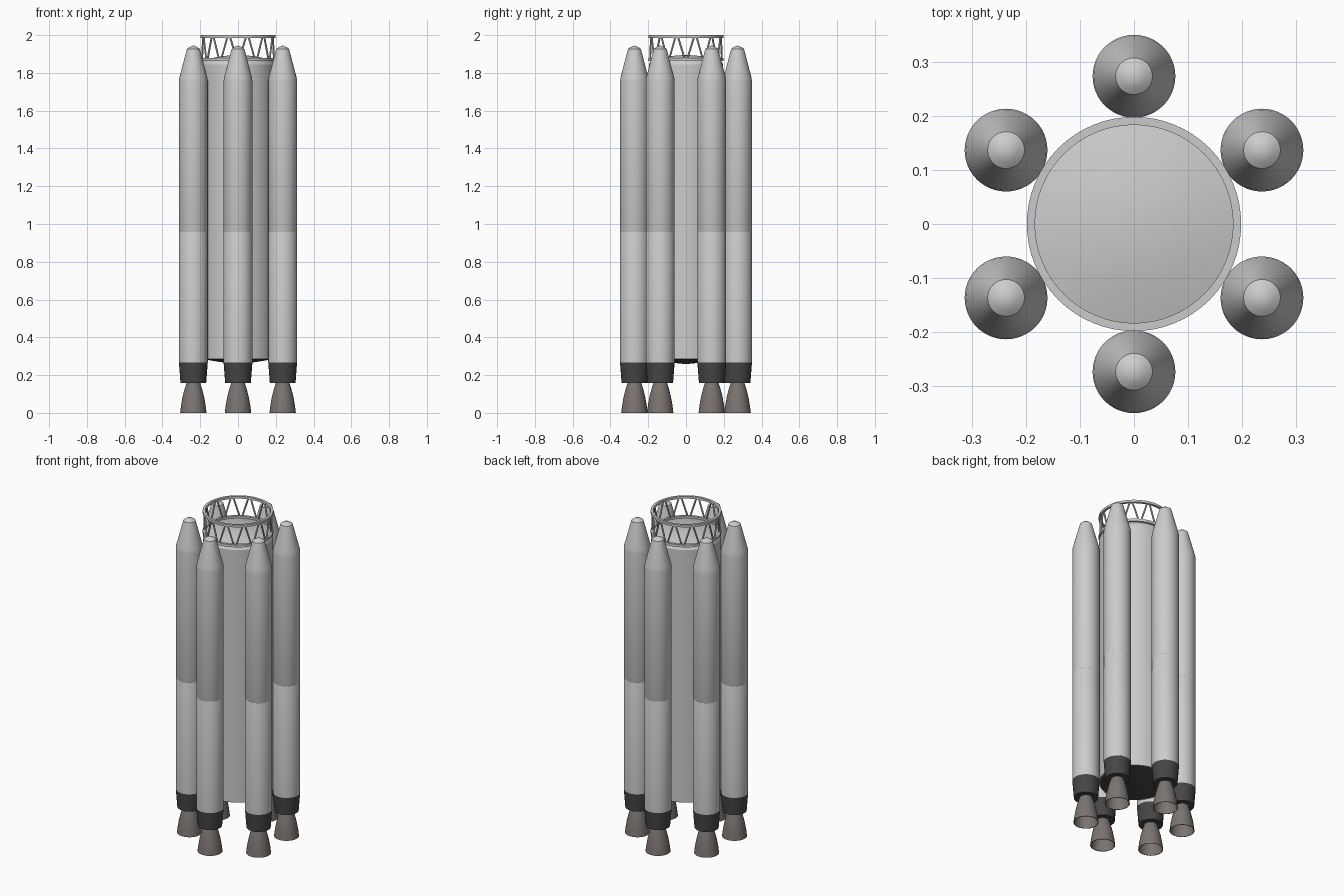
import bpy, bmesh, math
from mathutils import Vector

if "Cube" in bpy.data.objects:
    bpy.data.objects.remove(bpy.data.objects["Cube"])


def material(name, rgb):
    m = bpy.data.materials.new(name)
    m.diffuse_color = (*rgb, 1)
    m.use_nodes = True
    m.node_tree.nodes["Principled BSDF"].inputs["Base Color"].default_value = m.diffuse_color
    return m


DARK = material("dark_grey", (0.06, 0.06, 0.06))
METAL = material("nozzle_metal", (0.2, 0.175, 0.165))


def finish(bm, name, mat=None, loc=(0, 0, 0)):
    bmesh.ops.remove_doubles(bm, verts=bm.verts, dist=1e-5)
    bmesh.ops.recalc_face_normals(bm, faces=bm.faces)
    me = bpy.data.meshes.new(name)
    bm.to_mesh(me)
    bm.free()
    ob = bpy.data.objects.new(name, me)
    ob.location = loc
    bpy.context.collection.objects.link(ob)
    if mat:
        me.materials.append(mat)
    bpy.ops.object.select_all(action='DESELECT')
    ob.select_set(True)
    bpy.context.view_layer.objects.active = ob
    bpy.ops.object.shade_smooth_by_angle(angle=math.radians(30))
    return ob


def lathe(name, profile, mat=None, loc=(0, 0, 0), sides=48, closed=False):
    """Spin an (r, z) profile about the z axis."""
    bm = bmesh.new()
    vs = [bm.verts.new((r, 0, z)) for r, z in profile]
    pairs = list(zip(vs, vs[1:])) + ([(vs[-1], vs[0])] if closed else [])
    edges = [bm.edges.new(p) for p in pairs]
    bmesh.ops.spin(bm, geom=vs + edges, cent=(0, 0, 0), axis=(0, 0, 1),
                   angle=math.tau, steps=sides, use_duplicate=False)
    return finish(bm, name, mat, loc)


def copy_to(ob, name, loc):
    c = ob.copy()
    c.name = name
    c.location = loc
    bpy.context.collection.objects.link(c)


# Core stage with shallow domed top
lathe("core_tank", [(0, 0.285), (0.197, 0.285), (0.197, 1.845), (0.185, 1.865),
                    (0.12, 1.882), (0.06, 1.891), (0, 1.895)], sides=64)
lathe("core_base", [(0, 0.258), (0.06, 0.264), (0.197, 0.286), (0, 0.286)], DARK, sides=64)

# Interstage truss: two rings joined by zigzag struts
for name, z0, z1 in (("truss_lower_ring", 1.862, 1.878), ("truss_upper_ring", 1.986, 2.0)):
    lathe(name, [(0.183, z0), (0.198, z0), (0.198, z1), (0.183, z1)], sides=64, closed=True)

bm = bmesh.new()
BAYS = 12
for i in range(BAYS * 2):
    ends = []
    for k in (i, i + 1):
        a = math.pi * k / BAYS
        # pairs of struts spread slightly where they meet a ring
        a += (0.035 if k == i else -0.035)
        z = 1.872 if k % 2 == 0 else 1.992
        ends.append(Vector((0.19 * math.cos(a), 0.19 * math.sin(a), z)))
    d = ends[1] - ends[0]
    mat = d.to_track_quat('Z', 'Y').to_matrix().to_4x4()
    mat.translation = (ends[0] + ends[1]) / 2
    bmesh.ops.create_cone(bm, cap_ends=True, segments=8, radius1=0.005, radius2=0.005,
                          depth=d.length, matrix=mat)
finish(bm, "truss_struts")

# Six strap-on boosters: (name, profile, material, closed profile)
parts = [
    ("booster_body", [(0, 0.268), (0.0765, 0.268), (0.0765, 0.955), (0.0758, 0.957),
                      (0.0765, 0.959), (0.0765, 1.755), (0.074, 1.775), (0.034, 1.927),
                      (0.022, 1.936), (0, 1.945)], None, False),
    ("booster_skirt", [(0, 0.158), (0.068, 0.158), (0.0765, 0.27), (0, 0.27)], DARK, False),
    ("booster_nozzle", [(0.034, 0.165), (0.046, 0.128), (0.057, 0.085), (0.065, 0.04),
                        (0.07, 0), (0.067, 0), (0.062, 0.04), (0.054, 0.085),
                        (0.043, 0.128), (0.031, 0.165)], METAL, True),
]
spots = [(0.273 * math.cos(math.radians(30 + 60 * i)),
          0.273 * math.sin(math.radians(30 + 60 * i)), 0) for i in range(6)]
for name, prof, mat, closed in parts:
    first = lathe(name + "_1", prof, mat, spots[0], closed=closed)
    for i in range(1, 6):
        copy_to(first, f"{name}_{i + 1}", spots[i])
